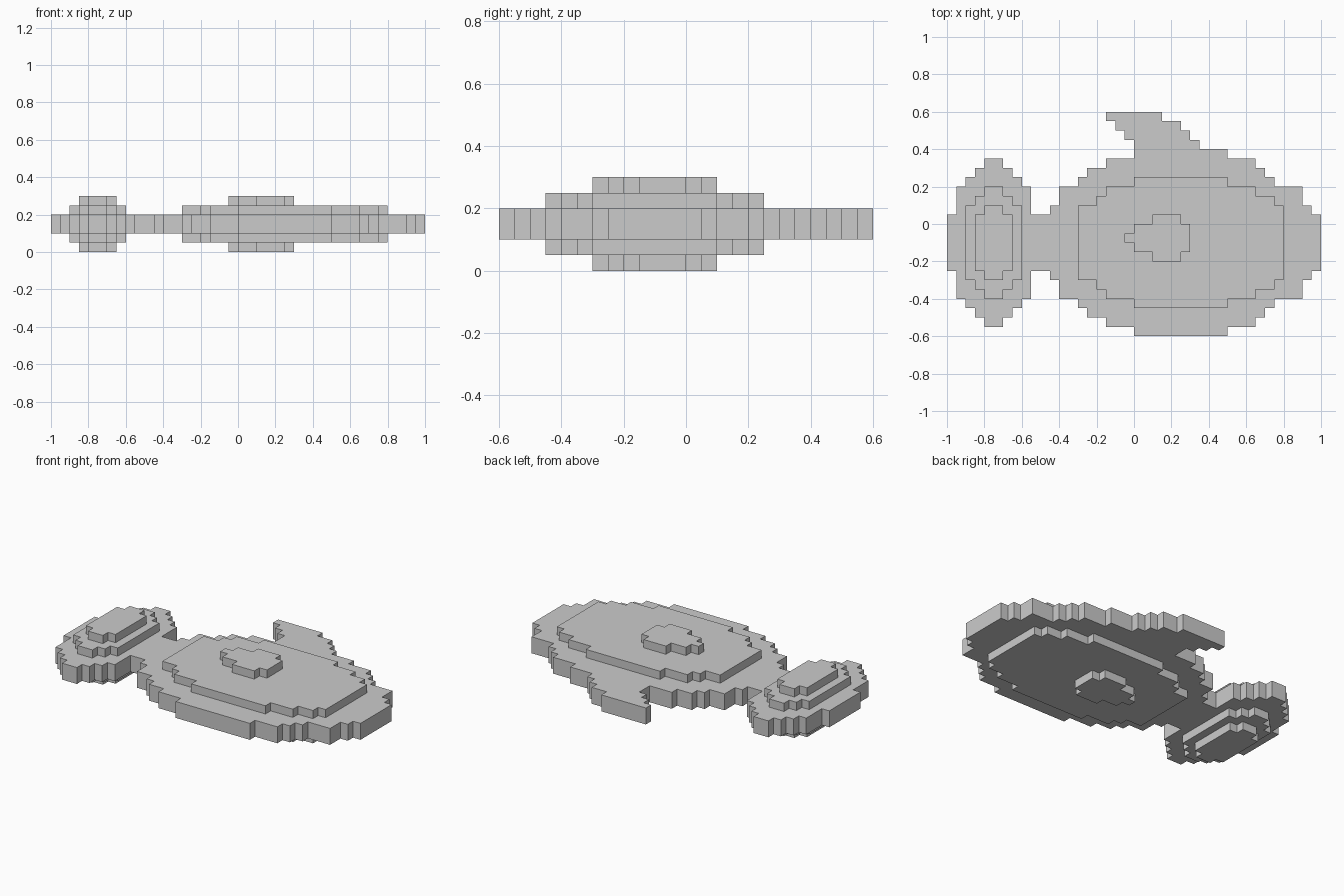
import bpy
import bmesh

VOXEL = 0.05          # edge length of one block
MID_HEIGHT = 3        # height of the symmetry plane, in blocks

default_cube = bpy.data.objects.get("Cube")
if default_cube:
    bpy.data.objects.remove(default_cube, do_unlink=True)

grey = bpy.data.materials.new("plain grey")
grey.use_nodes = True
colour = (0.6, 0.6, 0.6, 1)
grey.diffuse_color = colour
grey.node_tree.nodes["Principled BSDF"].inputs["Base Color"].default_value = colour


def staircase(steps, end):
    """Turn (start, level) steps into the corner points of a stepped line."""
    starts = [start for start, level in steps] + [end]
    points = []
    for (start, level), stop in zip(steps, starts[1:]):
        points += [(start, level), (stop, level)]
    return points


def stepped_plate(name, upper, lower, end, half_thickness):
    """Extrude the area between two stepped lines, centred on the mid height."""
    outline = staircase(lower, end) + staircase(upper, end)[::-1]
    bottom = (MID_HEIGHT - half_thickness) * VOXEL
    corners = []
    for x, y in outline:
        if not corners or corners[-1] != (x, y):
            corners.append((x, y))
    bm = bmesh.new()
    face = bm.faces.new([bm.verts.new((x * VOXEL, y * VOXEL, bottom)) for x, y in corners])
    extruded = bmesh.ops.extrude_face_region(bm, geom=[face])
    top = [item for item in extruded["geom"] if isinstance(item, bmesh.types.BMVert)]
    bmesh.ops.translate(bm, verts=top, vec=(0, 0, 2 * half_thickness * VOXEL))
    bmesh.ops.recalc_face_normals(bm, faces=bm.faces)
    mesh = bpy.data.meshes.new(name)
    bm.to_mesh(mesh)
    bm.free()
    mesh.materials.append(grey)
    obj = bpy.data.objects.new(name, mesh)
    bpy.context.collection.objects.link(obj)
    return obj


def mirrored_plate(name, steps, end, half_thickness, centre=-2):
    """Plate whose two long edges mirror each other about a centre line."""
    upper = [(x, centre + half) for x, half in steps]
    lower = [(x, centre - half) for x, half in steps]
    return stepped_plate(name, upper, lower, end, half_thickness)


# Main body: wide base, raised flank and small raised side fin
mirrored_plate("body", [(-11, 3), (-9, 4), (-8, 6), (-6, 7), (-5, 8), (-3, 9), (0, 10),
                        (10, 9), (13, 8), (14, 7), (15, 6), (18, 4), (19, 3)], 20, 1)
mirrored_plate("body_flank", [(-6, 4), (-4, 5), (-3, 6), (0, 7),
                              (10, 6), (13, 5), (15, 4)], 16, 2)
mirrored_plate("side_fin", [(-1, 0.5), (0, 1.5), (2, 2.5), (5, 1.5)], 6, 3, centre=-1.5)

# Tail: three stacked stepped ovals
mirrored_plate("tail", [(-20, 3), (-19, 6), (-18, 7), (-17, 8), (-16, 9),
                        (-14, 8), (-13, 7), (-12, 6)], -11, 1)
mirrored_plate("tail_middle", [(-18, 4), (-17, 5), (-16, 6), (-14, 5), (-13, 4)], -12, 2)
mirrored_plate("tail_ridge", [(-17, 3), (-16, 4), (-14, 3)], -13, 3)

# Swept fin on the back edge of the body
stepped_plate("back_fin",
              [(-3, 12), (3, 11), (5, 10), (6, 9)],
              [(-3, 11), (-2, 10), (-1, 9), (0, 8)], 7, 1)
